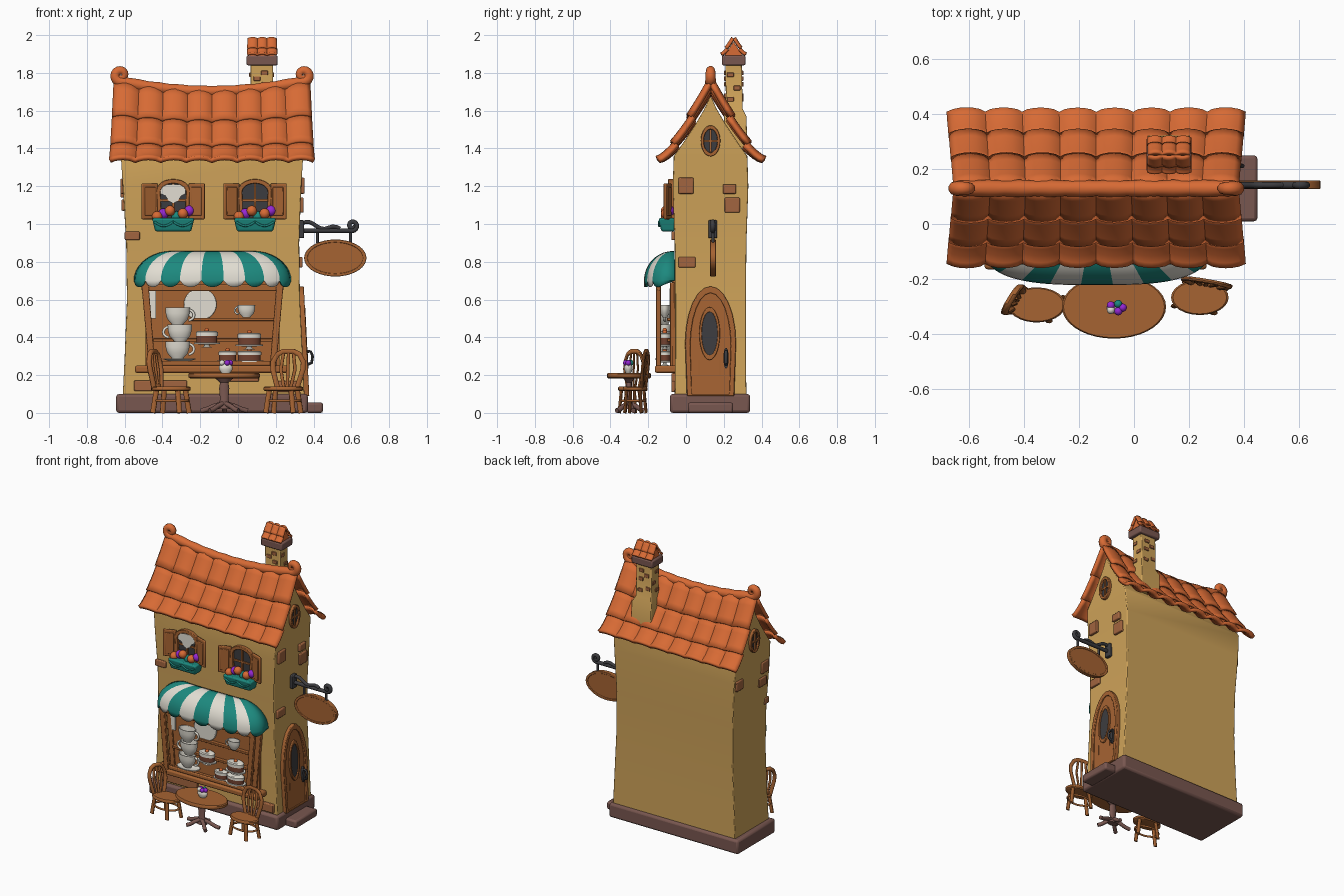
import bpy, bmesh, math
from mathutils import Matrix, Vector
from math import sin, cos, pi

if "Cube" in bpy.data.objects:
    bpy.data.objects.remove(bpy.data.objects["Cube"])

def mat(name, r, g, b):
    m = bpy.data.materials.new(name)
    m.diffuse_color = (r, g, b, 1)
    m.use_nodes = True
    m.node_tree.nodes["Principled BSDF"].inputs["Base Color"].default_value = m.diffuse_color
    return m
WALL = mat("ochre plaster", .62, .365, .10)
TILE = mat("orange tile", .68, .145, .035)
WOOD = mat("warm wood", .38, .125, .032)
STONE = mat("brown stone", .19, .095, .08)
TEAL = mat("teal", .012, .25, .21)
WHITE = mat("cream white", .76, .73, .65)
IRON = mat("dark iron", .045, .045, .05)
PURPLE = mat("purple", .3, .02, .65)
BRICK = mat("brick", .36, .13, .05)
CAKE = mat("cake brown", .17, .055, .03)
SQ = .61   # depth squash of round furniture

def finish(name, bm, mats, bevel=0, recalc=True):
    if recalc:
        bmesh.ops.recalc_face_normals(bm, faces=bm.faces)
    me = bpy.data.meshes.new(name)
    bm.to_mesh(me); bm.free()
    for m in (mats if isinstance(mats, list) else [mats]):
        me.materials.append(m)
    ob = bpy.data.objects.new(name, me)
    bpy.context.collection.objects.link(ob)
    if bevel:
        b = ob.modifiers.new("bevel", 'BEVEL')
        b.width, b.segments, b.limit_method = bevel, 2, 'ANGLE'
    return ob

def loft(name, rings, m, bevel=0):   # stacked rectangles (z, x0, x1, y0, y1)
    bm = bmesh.new()
    vs = [[bm.verts.new(p) for p in ((a, c, z), (b, c, z), (b, d, z), (a, d, z))] for z, a, b, c, d in rings]
    for p, q in zip(vs, vs[1:]):
        for i in range(4):
            bm.faces.new((p[i], p[(i+1) % 4], q[(i+1) % 4], q[i]))
    bm.faces.new(vs[0]); bm.faces.new(vs[-1])
    return finish(name, bm, m, bevel)

def box(name, x0, x1, y0, y1, z0, z1, m, bevel=.006):
    return loft(name, [(z0, x0, x1, y0, y1), (z1, x0, x1, y0, y1)], m, bevel)

def prism(name, pts, d0, d1, axis, m, inner=None, bevel=0, shear=0):   # outline, optional hole
    f = {'x': lambda a, b, d: (d - shear*b, a, b), 'y': lambda a, b, d: (a, d, b), 'z': lambda a, b, d: (a, b, d)}[axis]
    bm = bmesh.new()
    n = len(pts)
    A, B = [[bm.verts.new(f(a, b, d)) for a, b in pts] for d in (d0, d1)]
    loops = [(A, B)]
    if inner:
        C, D = [[bm.verts.new(f(a, b, d)) for a, b in inner] for d in (d0, d1)]
        loops += [(A, C), (B, D), (C, D)]
    else:
        bm.faces.new(A); bm.faces.new(B)
    for P, Q in loops:
        for i in range(n):
            j = (i+1) % n
            bm.faces.new((P[i], P[j], Q[j], Q[i]))
    return finish(name, bm, m, bevel)

def ell(cx, cz, rx, rz, n=28):
    return [(cx + rx*cos(2*pi*i/n), cz + rz*sin(2*pi*i/n)) for i in range(n)]

def arch(cx, z0, z1, hw, rise, n=12):
    return [(cx-hw*.93, z0), (cx+hw*.93, z0)] + [(cx + hw*cos(pi*i/n), z1-rise + rise*sin(pi*i/n)) for i in range(n+1)]

def lathe(name, prof, x, y, z, mats, sq=SQ, rule=None, n=24):
    bm = bmesh.new()
    rings = [[bm.verts.new((x + r*cos(2*pi*i/n), y + sq*r*sin(2*pi*i/n), z + h)) for i in range(n)] for r, h in prof]
    for k, (p, q) in enumerate(zip(rings, rings[1:])):
        for i in range(n):
            fc = bm.faces.new((p[i], p[(i+1) % n], q[(i+1) % n], q[i]))
            if rule: fc.material_index = rule(k)
    bm.faces.new(rings[0]); top = bm.faces.new(rings[-1])
    if rule: top.material_index = rule(len(prof)-2)
    return finish(name, bm, mats)

def ball(name, x, y, z, r, m):
    bm = bmesh.new()
    bmesh.ops.create_uvsphere(bm, u_segments=14, v_segments=8, radius=r, matrix=Matrix.Translation((x, y, z)))
    return finish(name, bm, m)

def tube(name, pts, r, m, radii=None, closed=False):
    cu = bpy.data.curves.new(name, 'CURVE')
    cu.dimensions, cu.bevel_depth, cu.bevel_resolution, cu.use_fill_caps = '3D', r, 3, True
    s = cu.splines.new('POLY'); s.points.add(len(pts)-1); s.use_cyclic_u = closed
    for i, p in enumerate(pts):
        s.points[i].co = (*p, 1)
        s.points[i].radius = radii[i] if radii else 1
    tmp = bpy.data.objects.new(name + "_path", cu)
    bpy.context.collection.objects.link(tmp)
    me = bpy.data.meshes.new_from_object(tmp.evaluated_get(bpy.context.evaluated_depsgraph_get()))
    bpy.data.objects.remove(tmp)
    me.materials.clear(); me.materials.append(m)
    ob = bpy.data.objects.new(name, me)
    bpy.context.collection.objects.link(ob)
    return ob

def roof(name, cx, hw, cy, half, z0, h, cols, rows, sag, bulge, th):   # barrel tiles on both slopes
    for side, lab in ((-1, "front"), (1, "back")):
        bm = bmesh.new()
        N, K = cols*6, 4
        for r in range(rows):
            grid = []
            for k in range(K+1):
                u = min((r + k/K*1.06)/rows, 1.0)
                line = []
                for i in range(N+1):
                    s = 2*i/N - 1
                    o = bulge*abs(sin(pi*i/6))**.7 + (k/K)*th*.7
                    z = z0 + h*(1-u)**1.4 + sag*s*s*(1-u) + o*.7
                    line.append(bm.verts.new((cx + s*hw*(.955 + .045*u), cy + side*(half*u + o*.7), z)))
                grid.append(line)
            for a, b in zip(grid, grid[1:]):
                for i in range(N):
                    q = (a[i], b[i], b[i+1], a[i+1])
                    bm.faces.new(q if side < 0 else q[::-1])
        ob = finish(f"{name}_{lab}", bm, TILE, recalc=False)
        s = ob.modifiers.new("thick", 'SOLIDIFY'); s.thickness, s.offset = th, 0

# Building body, plinth, step
box("plinth", -.645, .37, -.085, .34, 0, .10, STONE, .015)
box("door_step", .36, .45, .01, .25, 0, .055, STONE, .012)
body = [(.09, -.61, .352, .19), (.3, -.6, .343, .187), (.6, -.588, .328, .187), (.9, -.592, .324, .19), (1.2, -.61, .335, .2),
        (1.36, -.62, .345, .195), (1.43, -.62, .345, .145), (1.52, -.62, .345, .085), (1.61, -.62, .345, .032), (1.67, -.62, .345, .005)]
loft("walls", [(z, a, b, .13-w, .13+w) for z, a, b, w in body], WALL, .008)

# Main roof with scrolled ridge
roof("roof", -.138, .54, .132, .262, 1.322, .375, 8, 3, .045, .022, .024)
def spiral(cx, cz, r0, r1, turns, sgn, y, n=22):
    return [(cx + sgn*(r0 + (r1-r0)*i/n)*sin(2*pi*turns*i/n), y, cz - (r0 + (r1-r0)*i/n)*cos(2*pi*turns*i/n)) for i in range(n+1)]
left = spiral(-.62, 1.788, .036, .006, 1.3, -1, .13)
right = spiral(.345, 1.788, .036, .006, 1.3, 1, .13)
mid = [(-.138 + .45*s/8, .13, 1.703 + .045*(s/8)**2) for s in range(-8, 9)]
taper = [1 - .45*i/22 for i in range(23)]
tube("ridge", left[::-1] + mid + right, .029, TILE, taper[::-1] + [1.1 if i % 2 else .98 for i in range(17)] + taper)

# Chimney
loft("chimney", [(1.4, .05, .205, .2, .325), (1.57, .05, .205, .2, .32), (1.61, .065, .185, .212, .3), (1.85, .065, .185, .208, .295)], WALL, .005)
box("chimney_band", .045, .21, .19, .315, 1.84, 1.892, STONE, .008)
roof("chimney_roof", .128, .078, .252, .056, 1.89, .09, 3, 2, 0, .01, .012)
prism("chimney_gable", [(.2, 1.885), (.304, 1.885), (.252, 1.965)], .062, .194, 'x', TILE)
for x, z in ((.1, 1.77), (.145, 1.74), (.09, 1.68), (.15, 1.66), (.14, 1.8)):
    box("chimney_brick", x-.018, x+.018, .202, .304, z-.012, z+.012, BRICK, .003)
for y, z in ((.235, 1.79), (.27, 1.72), (.235, 1.66)):
    box("chimney_side_brick", .059, .191, y-.018, y+.018, z-.012, z+.012, BRICK, .003)

# Exposed bricks on the walls
for y0, y1, z0, z1, d in ((-.04, .04, 1.16, 1.245, .345), (.195, .265, 1.16, 1.21, .345), (.205, .285, 1.06, 1.14, .34), (-.04, .05, .77, .825, .334)):
    box("right_brick", d-.04, d+.008, y0, y1, z0, z1, BRICK)
for y0, y1, z0, z1, d in ((-.05, .03, 1.16, 1.24, -.61), (-.03, .05, 1.07, 1.13, -.605), (.24, .315, 1.14, 1.21, -.61)):
    box("left_brick", d-.012, d+.04, y0, y1, z0, z1, BRICK)
for x0, x1, z0, z1 in ((-.6, -.52, .915, .96), (-.55, -.27, .115, .172), (-.1, .11, .165, .21), (.2, .33, .11, .17)):
    box("front_brick", x0, x1, -.078, -.03, z0, z1, BRICK)

# Upper windows with shutters and flower boxes
for cx in (-.343, .09):
    prism("window_frame", arch(cx, 1.02, 1.238, .088, .06), -.094, -.05, 'y', WOOD, arch(cx, 1.035, 1.215, .068, .045), .003)
    prism("window_glass", arch(cx, 1.03, 1.22, .07, .045), -.077, -.05, 'y', IRON)
    box("window_post", cx-.006, cx+.006, -.085, -.06, 1.03, 1.22, WOOD, 0)
    box("window_bar", cx-.07, cx+.07, -.085, -.06, 1.12, 1.132, WOOD, 0)
    for s in (-1, 1):
        sh = box("shutter", -.045, .045, -.008, .008, 1.025, 1.215, WOOD)
        panel = box("shutter_panel", -.03, .03, -.013, .013, 1.045, 1.195, WOOD, .004)
        for o in (sh, panel):
            o.location = (cx + s*.125, -.098, 0)
            o.rotation_euler.z = -s*math.radians(20)
    loft("flower_box", [(.96, cx-.095, cx+.095, -.13, -.06), (1.0, cx-.105, cx+.105, -.14, -.06), (1.032, cx-.112, cx+.112, -.145, -.06)], TEAL, .01)
    tube("flower_box_swag", [(cx-.1+.01*i, -.142, 1.012-.022*abs(sin(pi*i/10))) for i in range(21)], .006, TEAL)
    for i, m in enumerate((TILE, PURPLE, TILE, TEAL, TILE, PURPLE)):
        ball("flower", cx-.085+.034*i, -.105 + .015*(i % 2), 1.04 + .015*(i % 3), .028, m)
prism("curtain", [(-.41, 1.21), (-.41, 1.16), (-.385, 1.15), (-.365, 1.12), (-.343, 1.11), (-.32, 1.12), (-.3, 1.15), (-.277, 1.16), (-.277, 1.21)], -.09, -.082, 'y', WHITE)

# Striped awning
bm = bmesh.new()
NS, SEG, V = 9, 6, 9
rows = []
for k in range(V+2):
    ph = min(k/V, 1)*pi/2
    row = []
    for i in range(NS*SEG+1):
        a = 2*i/(NS*SEG) - 1
        s = .5*a + .5*sin(a*pi/2)
        y = max(0, 1-abs(s)**3)**(1/3)
        z = .7 + .152*cos(ph) - (.034*abs(sin(pi*i/SEG))**.6 if k > V else 0)
        row.append(bm.verts.new((-.135 + .412*s*(.52+.48*sin(ph)), -.06 - .158*y*(.06+.94*sin(ph)), z)))
    rows.append(row)
for p, q in zip(rows, rows[1:]):
    for i in range(NS*SEG):
        bm.faces.new((p[i], q[i], q[i+1], p[i+1])).material_index = (i//SEG) % 2
ob = finish("awning", bm, [TEAL, WHITE], recalc=False)
s = ob.modifiers.new("thick", 'SOLIDIFY'); s.thickness, s.offset = .01, 0

# Shop window bay
box("display_back", -.49, .22, -.075, -.05, .24, .72, WOOD, 0)
box("bay_sill", -.545, .265, -.165, -.05, .212, .25, WOOD, .01)
box("bay_rail", -.46, .18, -.152, -.132, .25, .275, WOOD)
box("bay_header", -.51, .24, -.155, -.135, .645, .68, WOOD)
for s in (-1, 1):
    for y0, nm in ((-.158, "front"), (-.085, "wall")):
        loft(f"bay_post_{nm}", [(.24, -.135+s*.32-.017, -.135+s*.32+.017, y0, y0+.025), (.69, -.135+s*.358-.019, -.135+s*.358+.019, y0, y0+.025)], WOOD, .004)
for x0, z in ((-.25, .495), (-.45, .385)):
    box("display_shelf", x0, .19, -.1, -.07, z-.008, z+.008, WOOD, .003)
box("white_card", -.475, -.435, -.085, -.07, .5, .65, WHITE, 0)
prism("display_plate", ell(-.2, .575, .087, .085), -.088, -.07, 'y', WHITE, bevel=.005)
SAUCER = [(.035, 0), (.05, .003), (.085, .014), (.083, .019), (.03, .01)]
CUP = [(.028, 0), (.032, .008), (.052, .03), (.06, .06), (.062, .088), (.056, .088), (.048, .04), (.01, .02)]
def cup(x, z, k, side, y=-.112):
    lathe("cup", [(r*k, h*k) for r, h in CUP], x, y, z, WHITE)
    tube("cup_handle", [(x + side*(.055+.028*sin(t*pi/8))*k, y, z + (.05-.026*cos(t*pi/8))*k) for t in range(9)], .007*k, WHITE)
lathe("saucer", SAUCER, -.31, -.112, .27, WHITE)
for i in range(3):
    cup(-.32+.012*(i % 2), .285+.09*i, 1.05, 1 if i != 1 else -1)
cup(.045, .505, .75, -1)
def cake(x, z, r, h, y=-.112):
    lathe("cake_stand", [(r*.6, 0), (r*.25, .008), (r*.25, .016), (r*1.25, .02), (r*1.25, .028)], x, y, z, WHITE)
    lathe("cake", [(r, .028), (r, .028+h*.6), (r*1.06, .028+h*.55), (r*1.06, .028+h*.9), (r*.9, .028+h)], x, y, z, [CAKE, WHITE], rule=lambda k: int(k > 0))
    ball("cherry", x, y, z+.033+h, .012, TILE)
for c in ((-.165, .345, .055, .06), (-.055, .25, .045, .05), (.06, .25, .06, .05), (.06, .335, .058, .06)):
    cake(*c)

# Side door
SH = .05
prism("door_frame", arch(.13, .09, .67, .135, .3), .30, .382, 'x', WOOD, arch(.13, .1, .635, .107, .28), .004, SH)
prism("door_panel", arch(.13, .09, .64, .11, .28), .30, .372, 'x', WOOD, shear=SH)
prism("door_glass_frame", ell(.125, .42, .055, .14), .31, .384, 'x', WOOD, ell(.125, .42, .042, .115), .003, SH)
prism("door_glass", ell(.125, .42, .044, .117), .31, .377, 'x', IRON, shear=SH)
for y in (.07, .18):
    box("door_plank_trim", .33, .362, y-.004, y+.004, .11, .28, WOOD, 0)
prism("handle_plate", ell(.212, .29, .014, .055), .31, .385, 'x', IRON, shear=SH)
tube("handle", [(.36, .212, .325), (.385, .212, .325), (.395, .212, .3), (.39, .212, .265), (.365, .212, .255)], .008, IRON)

# Round gable windows on both ends
for x, s in ((.345, 1), (-.62, -1)):
    a, b = x - s*.02, x + s*.02
    prism("gable_frame", ell(.13, 1.44, .052, .082), a, b, 'x', WOOD, ell(.13, 1.44, .036, .062), .003)
    prism("gable_glass", ell(.13, 1.44, .038, .064), a, x + s*.008, 'x', IRON)
    box("gable_post", min(a, b), max(a, b)-.004*s, .125, .135, 1.38, 1.5, WOOD, 0)
    box("gable_bar", min(a, b), max(a, b)-.004*s, .09, .17, 1.435, 1.445, WOOD, 0)

# Hanging sign on an iron bracket
box("bracket_plate", .31, .35, .118, .165, .925, 1.02, IRON)
tube("bracket_bar", [(.33, .142, .965), (.59, .142, .965)] + spiral(.605, .992, .028, .006, 1.3, 1, .142), .013, IRON)
tube("bracket_curve", [(.34 + .02*i, .142, 1.005 + .012*sin(i*.9) - .0035*i) for i in range(11)], .011, IRON)
for x in (.42, .595):
    tube("sign_hanger", [(x, .142, .96), (x, .142, .9)], .008, IRON)
prism("sign_board", ell(.515, .82, .165, .098, 36), .131, .155, 'y', WOOD, bevel=.005)
prism("sign_rim", ell(.515, .82, .165, .098, 36), .128, .158, 'y', WOOD, ell(.515, .82, .147, .082, 36), .003)

# Table with vase
TX, TY = -.073, -.302
lathe("table_top", [(.18, .183), (.19, .189), (.19, .205), (.184, .211)], TX, TY, 0, WOOD, n=36)
lathe("table_leg", [(.04, .02), (.03, .045), (.022, .07), (.027, .13), (.022, .16), (.05, .185)], TX, TY, 0, STONE)
for i in range(5):
    a = 2*pi*i/5 + .3
    tube("table_foot", [(TX+r*cos(a), TY+SQ*r*sin(a), z) for r, z in ((.01, .05), (.06, .035), (.1, .018), (.13, .012))], .013, STONE)
lathe("vase", [(.022, 0), (.036, .02), (.036, .035), (.025, .048), (.032, .055)], -.065, -.305, .21, WHITE)
for i, m in enumerate((PURPLE, TEAL, PURPLE, WHITE, PURPLE)):
    ball("vase_flower", -.065 + .024*cos(i*1.26), -.305 + .014*sin(i*1.26), .265, .015, m)

# Two chairs with looped backs
def chair(cx, cy, deg):
    back = [(.05, .075, .12), (.065, .08, .17), (.083, .088, .23), (.083, .094, .27), (.06, .098, .31), (.028, .1, .326)]
    parts = [lathe("seat", [(.095, .115), (.105, .121), (.105, .134), (.098, .14)], 0, 0, 0, WOOD, 1)]
    parts.append(tube("chair_back", back + [(-x, y, z) for x, y, z in back[::-1]], .014, WOOD))
    for x in (-.03, 0, .03):
        parts.append(tube("back_slat", [(x*.6, .075, .13), (x*1.3, .088, .23), (x*.9, .1, .32)], .009, WOOD))
    for sx in (-1, 1):
        for sy in (-1, 1):
            parts.append(tube("chair_leg", [(sx*.06, sy*.06, .12), (sx*.075, sy*.075, 0)], .014, WOOD))
    parts.append(tube("leg_ring", [(.09*cos(i*pi/10), .09*sin(i*pi/10), .065) for i in range(20)], .007, WOOD, closed=True))
    M = Matrix.Translation((cx, cy, 0)) @ Matrix.Diagonal((1, SQ, 1, 1)) @ Matrix.Rotation(math.radians(deg), 4, 'Z')
    for p in parts:
        p.data.transform(M)
chair(-.355, -.295, 70)
chair(.24, -.268, -16)

# Smooth shading with crisp edges
for o in bpy.data.objects:
    o.select_set(True)
    bpy.context.view_layer.objects.active = o
bpy.ops.object.shade_smooth_by_angle(angle=math.radians(38))
